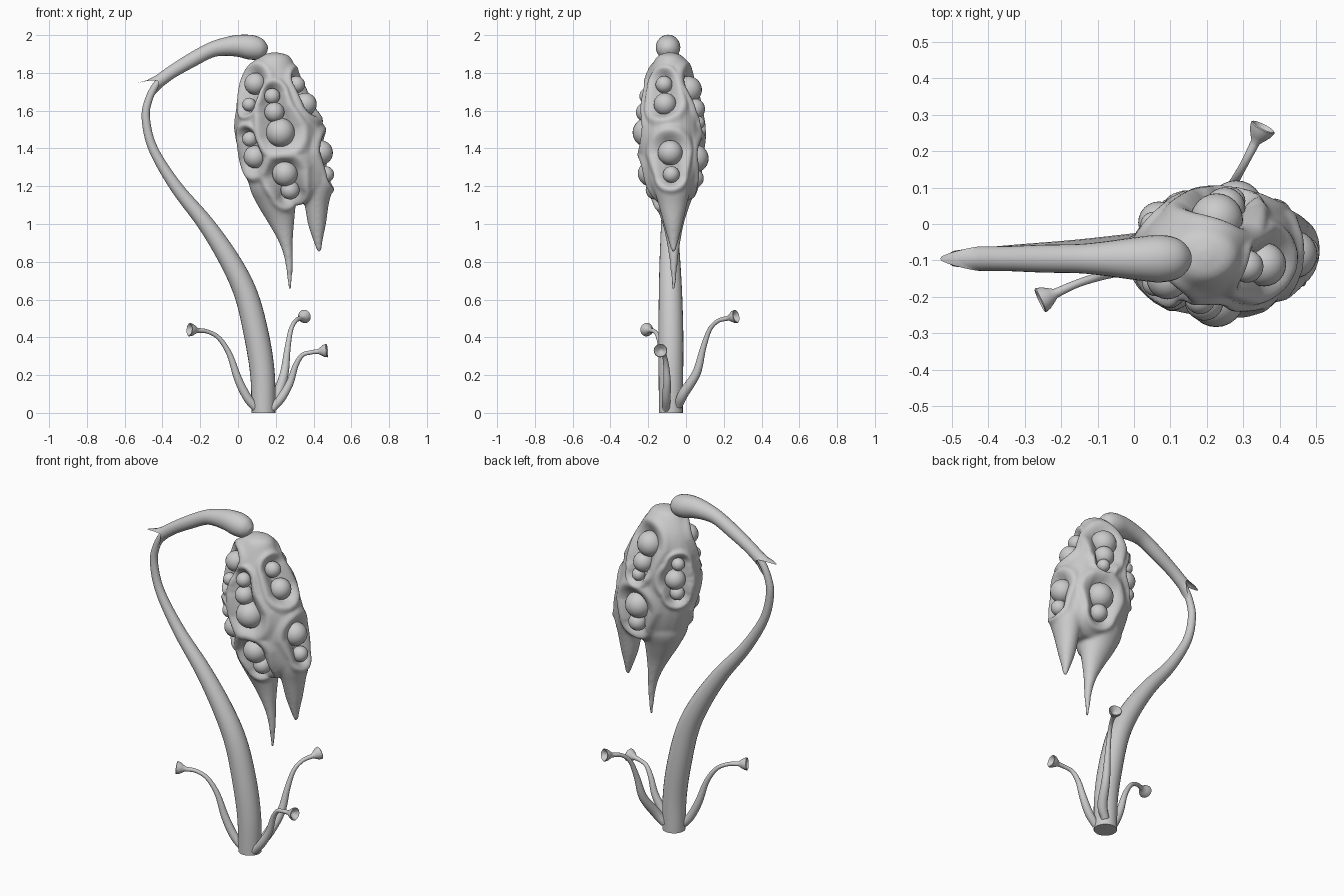
import bpy, bmesh, math
from mathutils import Vector, Matrix
from mathutils.bvhtree import BVHTree

if "Cube" in bpy.data.objects:
    bpy.data.objects.remove(bpy.data.objects["Cube"])

SEG = 24


def finish(name, bm, angle=50):
    bmesh.ops.recalc_face_normals(bm, faces=bm.faces)
    me = bpy.data.meshes.new(name)
    bm.to_mesh(me)
    bm.free()
    ob = bpy.data.objects.new(name, me)
    bpy.context.collection.objects.link(ob)
    bpy.ops.object.select_all(action='DESELECT')
    ob.select_set(True)
    bpy.context.view_layer.objects.active = ob
    if angle:
        bpy.ops.object.shade_smooth_by_angle(angle=math.radians(angle))
    return ob


def spline(pts, n=6):
    """Catmull-Rom through tuples of any length."""
    v = [Vector(p) for p in pts]
    v = [v[0] * 2 - v[1]] + v + [v[-1] * 2 - v[-2]]
    out = []
    for i in range(1, len(v) - 2):
        a, b, c, d = v[i - 1:i + 3]
        for k in range(n):
            t = k / n
            out.append(0.5 * (b * 2 + (c - a) * t + (a * 2 - b * 5 + c * 4 - d) * t * t
                              + (b * 3 - a - c * 3 + d) * t ** 3))
    return out + [v[-2]]


def loft(bm, rings):
    """Skin closed rings of points and cap both ends."""
    vs = [[bm.verts.new(p) for p in r] for r in rings]
    for a, b in zip(vs, vs[1:]):
        for i in range(SEG):
            j = (i + 1) % SEG
            bm.faces.new((a[i], a[j], b[j], b[i]))
    bm.faces.new(vs[0])
    bm.faces.new(vs[-1])


def circle(c, u, v, ru, rv=None):
    rv = ru if rv is None else rv
    return [c + u * (ru * math.cos(a)) + v * (rv * math.sin(a))
            for a in (2 * math.pi * i / SEG for i in range(SEG))]


def tube_frames(pts):
    """Points (x, y, z, r) -> list of centre, tangent, u, v, radius."""
    s = spline(pts)
    c = [Vector(p[:3]) for p in s]
    out = []
    for i, p in enumerate(s):
        t = (c[min(i + 1, len(c) - 1)] - c[max(i - 1, 0)]).normalized()
        u = (Vector((0, 1, 0)) - t * t.y).normalized()
        out.append((c[i], t, u, t.cross(u), max(p[3], 0.004)))
    return out


# main stem
stem = [(.135, -.08, 0, .063), (.13, -.08, .2, .065), (.1, -.08, .4, .066), (.045, -.082, .62, .062),
        (-.04, -.085, .8, .055), (-.17, -.088, 1.0, .044), (-.33, -.09, 1.2, .033),
        (-.45, -.093, 1.4, .025), (-.488, -.095, 1.56, .022), (-.472, -.095, 1.66, .02),
        (-.43, -.095, 1.74, .019), (-.38, -.095, 1.785, .018)]
rings = [circle(c, u, v, r) for c, t, u, v, r in tube_frames(stem)]
for p in rings[0]:
    p.z = 0
bm = bmesh.new()
loft(bm, rings)
finish("stem", bm)

# upper sleeve with a two-pointed collar and a swollen end
sleeve = [(-.42, -.095, 1.755, .034), (-.35, -.095, 1.805, .034), (-.25, -.095, 1.865, .038),
          (-.15, -.095, 1.918, .04), (-.08, -.095, 1.937, .047), (0, -.095, 1.943, .058),
          (.07, -.095, 1.935, .065), (.12, -.095, 1.925, .055), (.148, -.095, 1.92, .03),
          (.156, -.095, 1.918, .005)]
fr = tube_frames(sleeve)
c, t, u, v, r = fr[0]
collar = []
for off, flare in ((.05, .008), (.095, .025)):
    ring = []
    for i in range(SEG):
        a = 2 * math.pi * i / SEG
        w = abs(math.sin(a)) ** 1.5
        ring.append(c - t * off * w + u * (r * math.cos(a)) * (1 - .3 * w)
                    + v * (r + flare) * math.sin(a))
    collar.append(ring)
inner = circle(c + t * .02, u, v, r * .5)
bm = bmesh.new()
loft(bm, [inner, collar[1], collar[0]] + [circle(c + t * .008 * (i == 0), u, v, r)
                                         for i, (c, t, u, v, r) in enumerate(fr)])
finish("stem_sleeve", bm)

# three tendrils ending in small hollow cups
tendrils = {
    "tendril_left": [(.1, -.1, .02, .022), (.05, -.11, .08, .023), (0, -.12, .18, .021), (-.045, -.13, .31, .015),
                     (-.1, -.145, .395, .012), (-.16, -.165, .43, .011), (-.215, -.19, .437, .013)],
    "tendril_right": [(.18, -.105, .02, .02), (.23, -.105, .08, .023), (.275, -.1, .16, .02), (.305, -.105, .25, .015),
                      (.34, -.115, .305, .012), (.385, -.125, .32, .011), (.425, -.13, .325, .013)],
    "tendril_back": [(.17, -.04, .04, .022), (.21, -.015, .1, .027), (.245, .055, .21, .023), (.262, .09, .34, .016),
                     (.28, .125, .44, .012), (.305, .17, .487, .011), (.333, .225, .502, .013)]}
for name, pts in tendrils.items():
    fr = tube_frames(pts)
    c, t, u, v, r = fr[-1]
    rings = [circle(c, u, v, r) for c, t, u, v, r in fr]
    for off, rad in ((.015, .023), (.03, .032), (.045, .036), (.048, .033), (.043, .028), (.025, .016), (.018, .006)):
        rings.append(circle(c + t * off, u, v, rad))
    bm = bmesh.new()
    loft(bm, rings)
    finish(name, bm)

# pod: body and two hanging points, rows are (z, x, y, rx, ry)
body = [(1.908, .195, -.085, .02, .02), (1.885, .192, -.085, .085, .07), (1.8, .178, -.083, .138, .115),
        (1.7, .19, -.08, .182, .148), (1.6, .208, -.08, .212, .166), (1.5, .222, -.08, .235, .174),
        (1.4, .24, -.078, .236, .174), (1.3, .258, -.075, .232, .165), (1.2, .278, -.073, .216, .138),
        (1.14, .285, -.072, .17, .1), (1.11, .285, -.07, .1, .06)]
long_tip = [(1.3, .2, -.075, .12, .11), (1.2, .195, -.072, .135, .125), (1.1, .205, -.07, .102, .09),
            (1.0, .23, -.068, .067, .056), (.9, .254, -.066, .036, .036), (.8, .27, -.065, .021, .022),
            (.655, .275, -.065, .009, .009)]
short_tip = [(1.3, .385, -.075, .1, .1), (1.2, .41, -.073, .09, .1), (1.1, .416, -.07, .064, .075),
             (1.0, .418, -.068, .048, .05), (.93, .422, -.067, .03, .032), (.85, .43, -.066, .01, .01)]
X, Y = Vector((1, 0, 0)), Vector((0, 1, 0))
bm = bmesh.new()
for rows in (body, long_tip, short_tip):
    loft(bm, [circle(Vector((x, y, z)), X, Y, rx, ry) for z, x, y, rx, ry in spline(rows, 4)])
pod = finish("pod", bm, 0)
m = pod.modifiers.new("blend", 'REMESH')
m.mode, m.voxel_size = 'VOXEL', .009
bpy.ops.object.modifier_apply(modifier=m.name)
m = pod.modifiers.new("relax", 'SMOOTH')
m.iterations = 10
bpy.ops.object.modifier_apply(modifier=m.name)

# seed groups, each lying in its own pocket: (x, y, z, r)
groups = [
    [(.18, -.22, 1.68, .042), (.19, -.24, 1.595, .053), (.225, -.26, 1.485, .077)],   # front
    [(.245, -.23, 1.255, .068), (.275, -.2, 1.155, .05)],
    [(.075, -.17, 1.75, .058), (.04, -.18, 1.635, .036)],                             # front left
    [(.04, -.19, 1.445, .04), (.055, -.19, 1.345, .06)],
    [(.03, .02, 1.63, .036), (.03, .045, 1.54, .057), (.03, .03, 1.455, .04)],        # back left
    [(.24, .06, 1.73, .072), (.255, .08, 1.615, .056), (.275, .1, 1.54, .036)],       # back
    [(.285, .1, 1.345, .075), (.29, .07, 1.235, .05)],
    [(.33, -.125, 1.75, .045), (.39, -.12, 1.65, .06)],                               # right
    [(.48, -.09, 1.385, .066), (.49, -.08, 1.265, .044)]]
me = pod.data
verts = [v.co.copy() for v in me.vertices]
bvh = BVHTree.FromPolygons(verts, [p.vertices[:] for p in me.polygons])
seeds, pockets = bmesh.new(), []
for g in groups:
    cs = []
    for x, y, z, r in g:
        p, n, _, _ = bvh.find_nearest(Vector((x, y, z)))
        c = p - n * r * .62
        cs.append((p, r))
        bmesh.ops.create_uvsphere(seeds, u_segments=24, v_segments=16, radius=r,
                                  matrix=Matrix.Translation(c))
    pockets.append(cs)
finish("seeds", seeds, 60)

# hollow the pockets and raise a soft rim round each
normals = [v.normal.copy() for v in me.vertices]
for i, co in enumerate(verts):
    dip = rim = 0
    for cs in pockets:
        best = 9
        for (a, ra), (b, rb) in zip(cs, cs[1:]):
            ab = b - a
            k = min(max((co - a).dot(ab) / ab.length_squared, 0), 1)
            best = min(best, (co - a - ab * k).length / (ra + (rb - ra) * k + .008))
        dip = max(dip, math.exp(-(best / 1.05) ** 4))
        rim = max(rim, math.exp(-((best - 1.6) / .35) ** 2))
    me.vertices[i].co = co + normals[i] * (.012 * rim * (1 - dip) - .055 * dip)
for p in me.polygons:
    p.use_smooth = True
